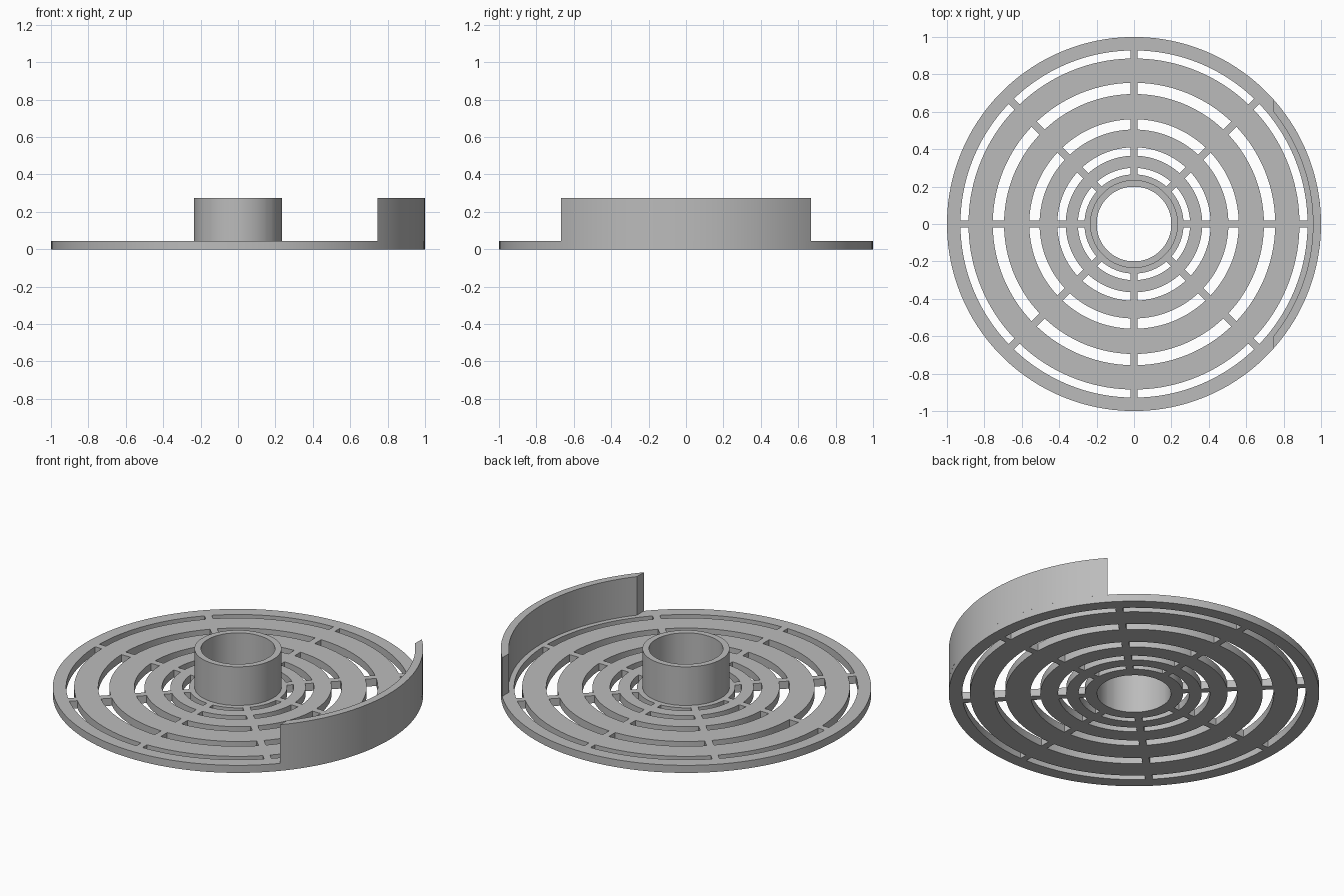
import bpy, bmesh
from math import pi, asin, acos, cos, sin, radians

cube = bpy.data.objects.get("Cube")
if cube:
    bpy.data.objects.remove(cube, do_unlink=True)

THICK, TALL = 0.045, 0.275
BORE, HUB, RIM, LIP = 0.2, 0.235, 1.0, 0.957
LIP_END_X = 0.745
SPOKES, HALF_BAR, STEPS = 8, 0.02, 16
SLOTS = [(0.265, 0.30), (0.365, 0.41), (0.505, 0.56), (0.695, 0.755), (0.885, 0.928)]

grey = bpy.data.materials.new("mid_grey")
grey.use_nodes = True
colour = (0.5, 0.5, 0.5, 1)
grey.diffuse_color = colour
grey.node_tree.nodes["Principled BSDF"].inputs["Base Color"].default_value = colour


def polar_slab(name, radii, columns, angle_at, z0, z1, closed, is_hole=lambda i, j: False):
    """Extrude a polar grid of faces into a slab, leaving out the holes."""
    bm = bmesh.new()
    grid = [[bm.verts.new((r * cos(angle_at(r, j)), r * sin(angle_at(r, j)), z0))
             for j in range(columns)] for r in radii]
    for i in range(len(radii) - 1):
        for j in range(columns if closed else columns - 1):
            if not is_hole(i, j):
                k = (j + 1) % columns
                bm.faces.new((grid[i][j], grid[i + 1][j], grid[i + 1][k], grid[i][k]))
    top = bmesh.ops.extrude_face_region(bm, geom=bm.faces[:])["geom"]
    bmesh.ops.translate(bm, vec=(0, 0, z1 - z0),
                        verts=[g for g in top if isinstance(g, bmesh.types.BMVert)])
    bmesh.ops.recalc_face_normals(bm, faces=bm.faces[:])
    mesh = bpy.data.meshes.new(name)
    bm.to_mesh(mesh)
    bm.free()
    mesh.materials.append(grey)
    obj = bpy.data.objects.new(name, mesh)
    bpy.context.collection.objects.link(obj)
    bpy.ops.object.select_all(action='DESELECT')
    obj.select_set(True)
    bpy.context.view_layer.objects.active = obj
    bpy.ops.object.shade_smooth_by_angle(angle=radians(25))
    return obj


# Slotted disc: the last column of every sector is a parallel-sided bar
def disc_angle(r, j):
    sector, step = divmod(j, STEPS + 1)
    bar = asin(HALF_BAR / r)
    span = 2 * pi / SPOKES
    return sector * span + bar + (span - 2 * bar) * step / STEPS


def slot_hole(i, j):
    return i % 2 == 1 and j % (STEPS + 1) < STEPS


disc_radii = [BORE] + [r for slot in SLOTS for r in slot] + [RIM]
polar_slab("slotted_disc", disc_radii, SPOKES * (STEPS + 1), disc_angle,
           0, THICK, True, slot_hole)

# Central tube, following the columns of the bore
polar_slab("hub_tube", [BORE, HUB], SPOKES * (STEPS + 1), disc_angle,
           THICK, TALL, True)

# Curved wall on the rim, its ends cut off along one straight line
WALL_STEPS = 40


def wall_angle(r, j):
    return acos(LIP_END_X / r) * (2 * j / WALL_STEPS - 1)


polar_slab("rim_wall", [LIP, RIM], WALL_STEPS + 1, wall_angle, THICK, TALL, False)
